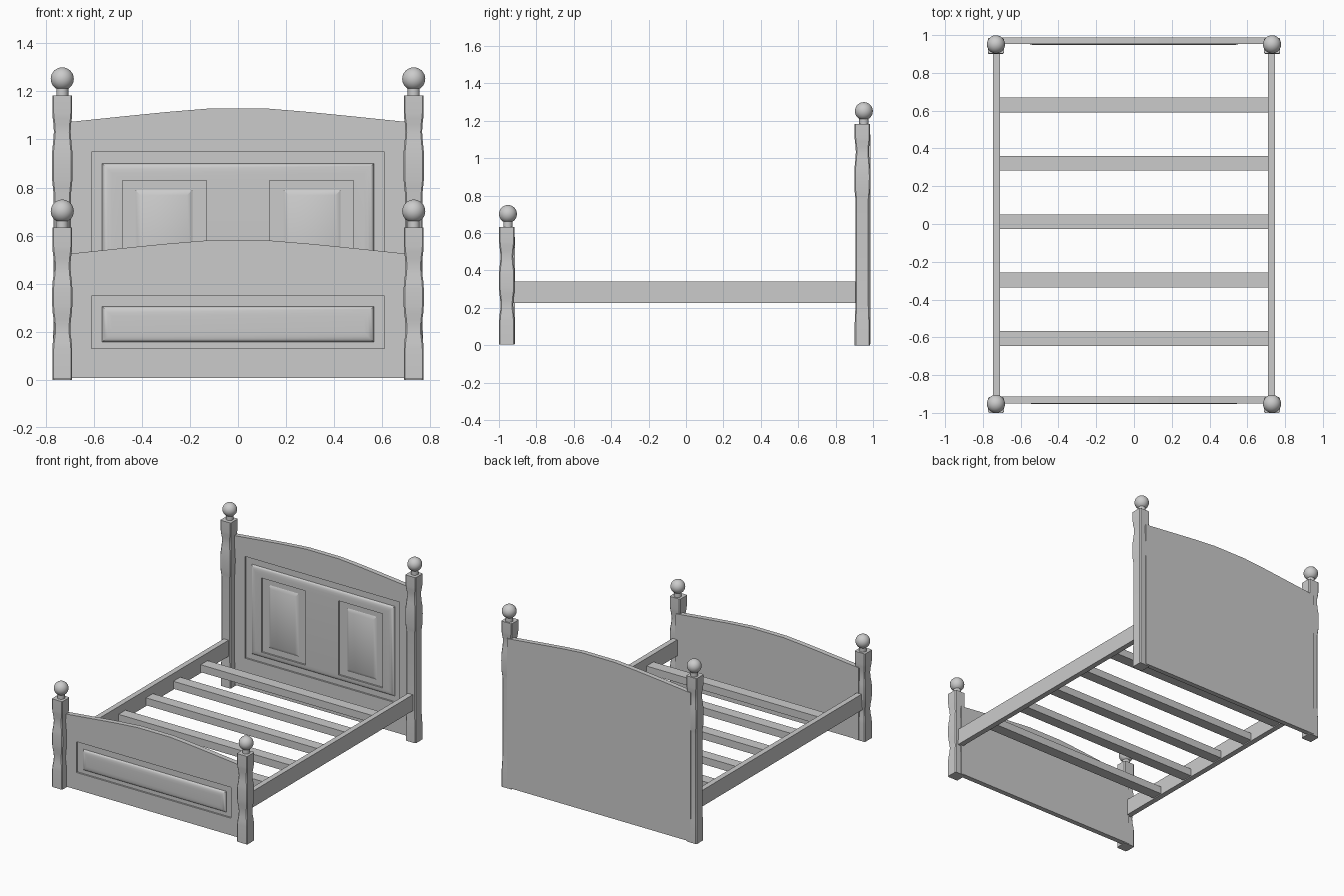
import bpy, bmesh

if "Cube" in bpy.data.objects:
    bpy.data.objects.remove(bpy.data.objects["Cube"])


def finish(bm, name, smooth=False):
    bmesh.ops.recalc_face_normals(bm, faces=bm.faces)
    me = bpy.data.meshes.new(name)
    bm.to_mesh(me)
    bm.free()
    ob = bpy.data.objects.new(name, me)
    bpy.context.collection.objects.link(ob)
    if smooth:
        bpy.ops.object.select_all(action='DESELECT')
        ob.select_set(True)
        bpy.context.view_layer.objects.active = ob
        bpy.ops.object.shade_smooth_by_angle(angle=0.6)
    return ob


def skin(rings, name, smooth=False):
    """Join equal-sized closed rings of points and cap both ends."""
    bm = bmesh.new()
    rows = [[bm.verts.new(p) for p in r] for r in rings]
    n = len(rows[0])
    for a, b in zip(rows, rows[1:]):
        for i in range(n):
            bm.faces.new((a[i], a[(i + 1) % n], b[(i + 1) % n], b[i]))
    bm.faces.new(rows[0])
    bm.faces.new(rows[-1])
    return finish(bm, name, smooth)


def box(x0, x1, y0, y1, z0, z1, name):
    return skin([[(x0, y0, z), (x1, y0, z), (x1, y1, z), (x0, y1, z)]
                 for z in (z0, z1)], name)


def cut(target, x0, x1, y0, y1, z0, z1, name):
    c = box(x0, x1, y0, y1, z0, z1, name)
    c.hide_render = True
    c.hide_viewport = False
    c.display_type = 'WIRE'
    m = target.modifiers.new("recess", 'BOOLEAN')
    m.operation = 'DIFFERENCE'
    m.solver = 'EXACT'
    m.object = c


def raised(x0, x1, z0, z1, steps, name):
    """Fielded panel: steps are (inset, y) pairs going forward."""
    return skin([[(x0 + i, y, z0 + i), (x1 - i, y, z0 + i),
                  (x1 - i, y, z1 - i), (x0 + i, y, z1 - i)]
                 for i, y in steps], name, True)


def post(x, y, ball_y, profile, name):
    """Square shaped post with softened corners, neck and ball."""
    c = 0.006
    rings = []
    for z, h in profile:
        k = h - c
        rings.append([(x + a, y + b, z) for a, b in
                      ((-k, -h), (k, -h), (h, -k), (h, k),
                       (k, h), (-k, h), (-h, k), (-h, -k))])
    skin(rings, name, True)
    top = profile[-1][0]
    bm = bmesh.new()
    bmesh.ops.create_cone(bm, cap_ends=True, segments=24, radius1=0.025,
                          radius2=0.025, depth=0.05)
    bmesh.ops.translate(bm, verts=bm.verts, vec=(x, ball_y, top + 0.015))
    finish(bm, name + "_neck", True)
    bm = bmesh.new()
    bmesh.ops.create_uvsphere(bm, u_segments=32, v_segments=16, radius=0.048)
    bmesh.ops.translate(bm, verts=bm.verts, vec=(x, ball_y, top + 0.069))
    finish(bm, name + "_ball", True)


def board(f, b, lift, name):
    """Arched board from front y to back y."""
    half = [(0.13, 0.58), (0.30, 0.566), (0.45, 0.551), (0.70, 0.525), (0.725, 0.523)]
    outline = ([(-0.725, 0.008), (0.725, 0.008)]
               + [(x, z + lift) for x, z in reversed(half)]
               + [(-x, z + lift) for x, z in half])
    return skin([[(x, y, z) for x, z in outline] for y in (f, b)], name)


# posts
head_profile = [(0, .041), (.12, .041), (.16, .039), (.22, .037), (.78, .037),
                (.80, .039), (.83, .042), (.90, .043), (.95, .042), (.99, .038),
                (1.03, .035), (1.06, .036), (1.09, .040), (1.11, .0415), (1.183, .0415)]
foot_profile = [(0.004, .0415), (.13, .0415), (.16, .039), (.19, .035), (.22, .034),
                (.25, .036), (.28, .040), (.31, .042), (.38, .042), (.41, .040),
                (.44, .036), (.475, .034), (.505, .036), (.535, .040), (.555, .0415),
                (.633, .0415)]
for s, side in ((-1, "left"), (1, "right")):
    post(s * 0.731, 0.943, 0.951, head_profile, "head_post_" + side)
    post(s * 0.731, -0.958, -0.952, foot_profile, "foot_post_" + side)
    # side rails
    a, b = sorted((s * 0.709, s * 0.747))
    box(a, b, -0.93, 0.92, 0.225, 0.34, "side_rail_" + side)


def field(f, floor, soft):
    """Bevel steps from the recess floor forward, rounded or straight."""
    if soft:
        return [(0, floor + .004), (0, floor), (.004, floor - .006), (.012, f),
                (.024, f - .003), (.04, f - .004)]
    return [(0, floor + .003), (0, floor), (.022, f - .004)]


# footboard
f = -0.950
foot = board(f, -0.914, 0, "footboard")
cut(foot, -.61, .61, f - .05, f + .012, .13, .35, "footboard_recess_cutter")
raised(-.565, .565, .157, .305, field(f, f + .012, True), "footboard_raised_panel")

# headboard with a large raised panel holding two smaller ones
f = 0.952
head = board(f, 0.987, 0.548, "headboard")
cut(head, -.61, .61, f - .05, f + .012, .22, .947, "headboard_recess_cutter")
big = raised(-.565, .565, .26, .90, field(f, f + .012, True), "headboard_raised_panel")
for s, side in ((-1, "left"), (1, "right")):
    a, b = sorted((s * .13, s * .48))
    cut(big, a, b, f - .05, f + .008, .30, .83, "small_recess_cutter_" + side)
    a, b = sorted((s * .19, s * .427))
    raised(a, b, .34, .79, field(f, f + .008, False), "small_raised_panel_" + side)

# slats
for i in range(5):
    y = 0.63 - 0.309 * i
    box(-.712, .712, y - .039, y + .039, .232, .285, "slat_%d" % (i + 1))
